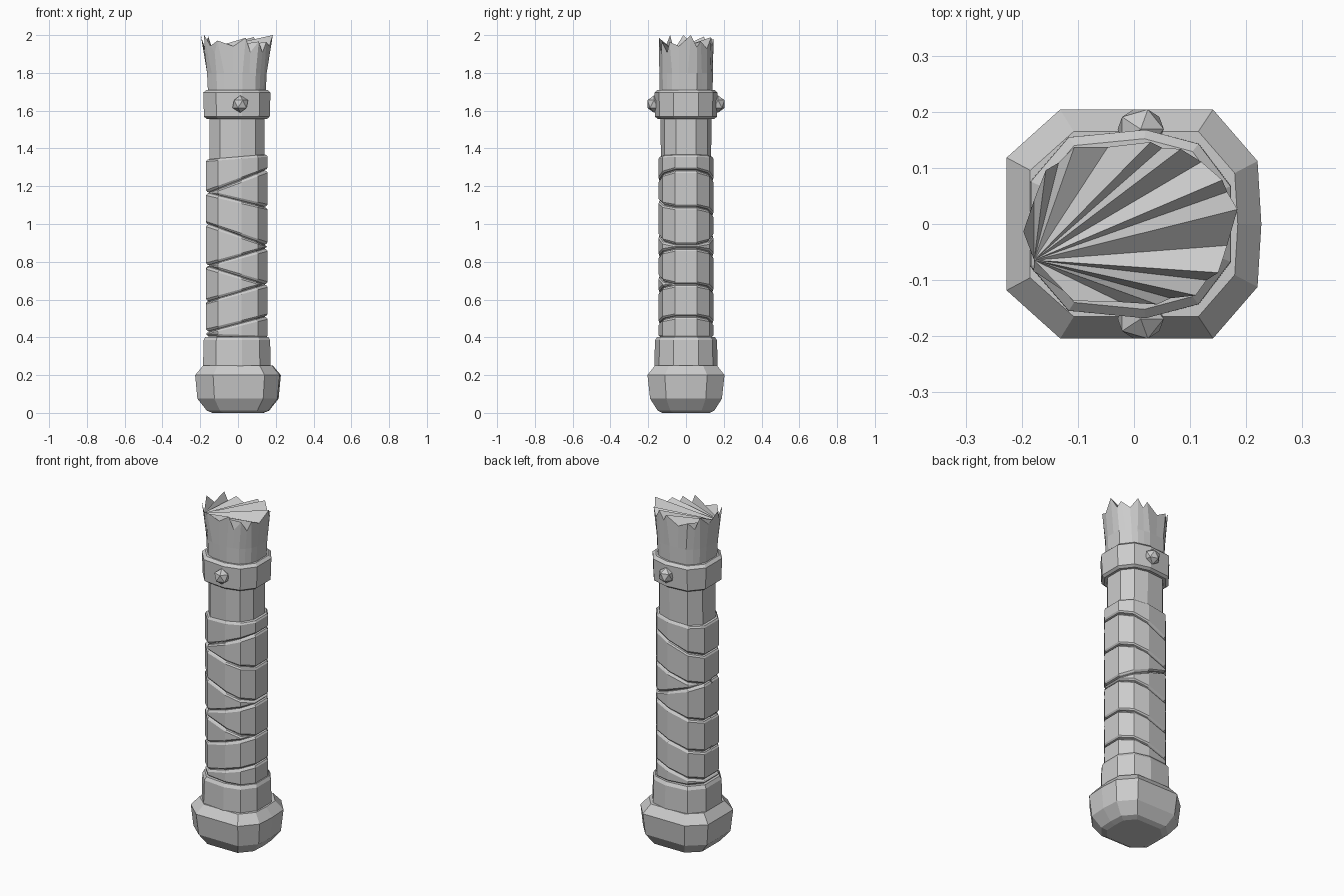
import bpy, bmesh, math, random
from mathutils import Vector

if "Cube" in bpy.data.objects:
    bpy.data.objects.remove(bpy.data.objects["Cube"])

random.seed(4)

# Uneven ten-sided grip outline (unit size), starting at the left front corner
SEC = [(-1, -.45), (-.62, -.92), (.15, -1), (.68, -.85), (1, -.4),
       (1, .4), (.68, .85), (.15, 1), (-.62, .92), (-1, .45)]
# Chamfered pommel outline
POM = [(-1, -.58), (-.58, -1), (.62, -1), (.97, -.55), (1, 0),
       (.97, .55), (.62, 1), (-.58, 1), (-1, .58)]
CX = -0.006   # grip sits slightly left of centre


def outline(u):
    """Point on the grip outline, u in 0..1."""
    t = (u % 1) * len(SEC)
    i = int(t)
    a, b = Vector(SEC[i % len(SEC)]), Vector(SEC[(i + 1) % len(SEC)])
    return a.lerp(b, t - i)


def finish(bm, name):
    bmesh.ops.recalc_face_normals(bm, faces=bm.faces)
    me = bpy.data.meshes.new(name)
    bm.to_mesh(me)
    bm.free()
    ob = bpy.data.objects.new(name, me)
    bpy.context.collection.objects.link(ob)
    return ob


def skin(bm, rows, closed=True):
    n = len(rows[0])
    for lo, hi in zip(rows, rows[1:]):
        for i in range(n if closed else n - 1):
            j = (i + 1) % n
            bm.faces.new((lo[i], lo[j], hi[j], hi[i]))


def loft(name, sec, levels, cx=CX):
    """Stack scaled outlines: levels are (z, half width, half depth)."""
    bm = bmesh.new()
    rows = [[bm.verts.new((cx + x * rx, y * ry, z)) for x, y in sec]
            for z, rx, ry in levels]
    skin(bm, rows)
    bm.faces.new(rows[0])
    bm.faces.new(rows[-1])
    return finish(bm, name)


# Pommel, lower collar, core and upper ring
loft("pommel", POM, [(0, .135, .125), (.012, .165, .15), (.075, .215, .19),
                     (.2, .227, .204), (.25, .185, .165)], 0)
loft("lower_collar", SEC, [(.23, .172, .158), (.25, .179, .168),
                           (.385, .176, .164), (.403, .166, .152)])
loft("grip_core", SEC, [(.2, .15, .133), (1.36, .146, .133), (1.7, .146, .137)])
loft("upper_ring", SEC, [(1.557, .16, .15), (1.568, .174, .164),
                         (1.695, .178, .168), (1.71, .162, .152)])

# Rivets on the front and back of the ring
for side, name in ((-1, "front_rivet"), (1, "back_rivet")):
    bm = bmesh.new()
    bmesh.ops.create_icosphere(bm, subdivisions=1, radius=.046)
    for v in bm.verts:
        v.co = Vector((v.co.x + .012, v.co.y * .9 + side * .169, v.co.z + 1.635))
    finish(bm, name)

# Wrapped strips: each groove is (left via front, right, left via back) heights
GROOVES = [(1.345, 1.37, 1.345), (1.165, 1.285, 1.165), (1.165, 1.09, .995),
           (1.0, .89, .995), (.78, .87, .78), (.775, .68, .595),
           (.59, .68, .595), (.43, .51, .43), (.405, .395, .405)]
RIM = [(-1, 0)] + SEC + [(-1, 0)]


def groove_z(g, k):
    f = (RIM[k][0] + 1) / 2
    left = g[0] if k < len(RIM) / 2 else g[2]
    return left + (g[1] - left) * f


for n, (top, bot) in enumerate(zip(GROOVES, GROOVES[1:])):
    bm = bmesh.new()
    cols = []
    for k, (x, y) in enumerate(RIM):
        zt, zb = groove_z(top, k), groove_z(bot, k)
        mid, h = (zt + zb) / 2, max((zt - zb) / 2, 0)
        prof = [(.142, .129, 0), (.157, .14, .005), (.163, .146, .014),
                (.163, .146, -.014), (.157, .14, -.005), (.142, .129, 0)]
        col = []
        for p, (rx, ry, inset) in enumerate(prof):
            s = 1 if p < 3 else -1
            dz = max(h - abs(inset), 0)
            # very thin ends of a strip sink into the core
            fade = min(1, h / .012)
            rx, ry = .142 + (rx - .142) * fade, .129 + (ry - .129) * fade
            col.append(bm.verts.new((CX + x * rx, y * ry, mid + s * dz)))
        cols.append(col)
    skin(bm, cols, closed=False)
    bmesh.ops.remove_doubles(bm, verts=bm.verts, dist=.0004)
    finish(bm, f"wrap_strip_{n + 1}")

# Splintered top: flared sleeve with uneven teeth, closed by a fan of shards
N = 24
bm = bmesh.new()
rows = []
for z, rx, ry in ((1.68, .152, .142), (1.8, .158, .143)):
    rows.append([bm.verts.new((CX + outline(i / N).x * rx, outline(i / N).y * ry, z))
                 for i in range(N)])
rim = []
for i in range(N):
    peak = i % 2
    p = outline((i + (random.uniform(-.5, .5) if peak else 0)) / N)
    z = random.uniform(1.955, 1.995) if peak else random.uniform(1.9, 1.945)
    rx = .18 if peak else .172
    x, y = CX + p.x * rx, p.y * (.148 if peak else .143)
    if i in (1, 11, 23):       # tallest splinters lean outward
        z, x = 2.0, x * 1.06
    if i == 0:
        z = 1.92
    rim.append(bm.verts.new((x, y, z)))
rows.append(rim)
skin(bm, rows)
for i in range(1, N - 1):
    bm.faces.new((rim[0], rim[i], rim[i + 1]))
finish(bm, "splintered_top")
